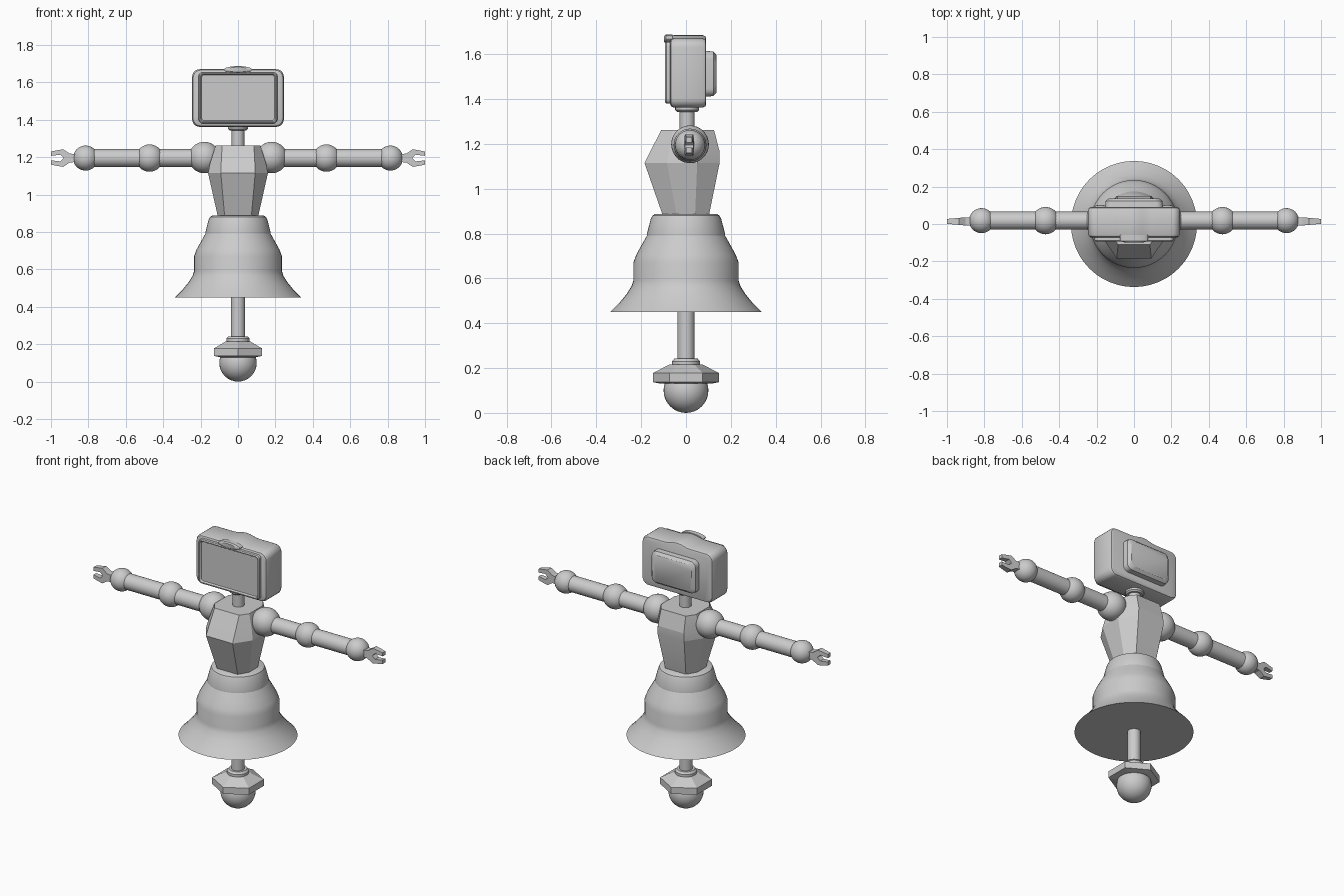
import bpy, bmesh, math
from mathutils import Vector

if "Cube" in bpy.data.objects:
    bpy.data.objects.remove(bpy.data.objects["Cube"])

grey = bpy.data.materials.new("light grey")
grey.diffuse_color = (0.6, 0.6, 0.6, 1)
grey.use_nodes = True
grey.node_tree.nodes["Principled BSDF"].inputs["Base Color"].default_value = grey.diffuse_color


def finish(name, bm, angle=35):
    bmesh.ops.recalc_face_normals(bm, faces=bm.faces)
    me = bpy.data.meshes.new(name)
    bm.to_mesh(me)
    bm.free()
    me.materials.append(grey)
    ob = bpy.data.objects.new(name, me)
    bpy.context.collection.objects.link(ob)
    bpy.ops.object.select_all(action='DESELECT')
    ob.select_set(True)
    bpy.context.view_layer.objects.active = ob
    if angle:
        bpy.ops.object.shade_smooth_by_angle(angle=math.radians(angle))
    return ob


def loft(name, rings, angle=35):
    """Skin equal-length rings of points and cap both ends."""
    bm = bmesh.new()
    loops = [[bm.verts.new(p) for p in r] for r in rings]
    n = len(loops[0])
    for a, b in zip(loops, loops[1:]):
        for i in range(n):
            j = (i + 1) % n
            bm.faces.new((a[i], a[j], b[j], b[i]))
    bm.faces.new(loops[0])
    bm.faces.new(loops[-1])
    return finish(name, bm, angle)


def lathe(name, profile, segs=32, y=0.0, turn=0.0, angle=35):
    """Turn (radius, z) pairs about a vertical axis."""
    dirs = [turn + math.tau * i / segs for i in range(segs)]
    return loft(name, [[(r * math.cos(t), y + r * math.sin(t), z) for t in dirs]
                       for r, z in profile], angle)


def tube_x(name, x0, x1, r, y, z, segs=24):
    dirs = [math.tau * i / segs for i in range(segs)]
    return loft(name, [[(x, y + r * math.cos(t), z + r * math.sin(t)) for t in dirs]
                       for x in (x0, x1)])


def ball(name, loc, r):
    bm = bmesh.new()
    bmesh.ops.create_uvsphere(bm, u_segments=32, v_segments=16, radius=r)
    bmesh.ops.translate(bm, verts=bm.verts, vec=Vector(loc))
    return finish(name, bm, 60)


def rounded_rect(y, hx, z0, z1, r, bump=0.0):
    """Rounded rectangle in the XZ plane with an optional swell at top centre."""
    pts = []
    corners = [(hx - r, z0 + r, -90), (hx - r, z1 - r, 0),
               (-hx + r, z1 - r, 90), (-hx + r, z0 + r, 180)]
    for k, (cx, cz, a0) in enumerate(corners):
        for i in range(6):
            t = math.radians(a0 + 18 * i)
            pts.append((cx + r * math.cos(t), y, cz + r * math.sin(t)))
        if k == 1 and bump:
            for i in range(9):
                x = 0.09 - 0.0225 * i
                pts.append((x, y, z1 + bump * math.cos(x / 0.09 * math.pi / 2) ** 2))
    return pts


# Rolling base: ball, hexagonal housing, collar and leg
ball("base_ball", (0, 0, 0.1), 0.1)
lathe("base_housing", [(0.11, 0.13), (0.147, 0.137), (0.147, 0.178), (0.075, 0.215)],
      6, turn=math.pi / 2, angle=0)
lathe("leg_collar", [(0.062, 0.2), (0.062, 0.23), (0.052, 0.242)])
lathe("leg", [(0.038, 0.22), (0.038, 0.47)])

# Bell skirt and waist band
lathe("skirt", [(0.337, 0.45), (0.3, 0.487), (0.265, 0.53), (0.243, 0.565),
                (0.235, 0.59), (0.235, 0.67), (0.222, 0.705), (0.2, 0.745),
                (0.172, 0.795)], 48)
lathe("waist_band", [(0.174, 0.785), (0.174, 0.8), (0.158, 0.862),
                     (0.15, 0.88), (0.138, 0.887)], 48)

# Faceted torso: z, front y, back y, half width, half width of front panel, corner cut
torso = [(0.87, -0.1, 0.1, 0.105, 0.07, 0.06),
         (1.115, -0.185, 0.15, 0.16, 0.092, 0.1),
         (1.165, -0.16, 0.15, 0.15, 0.09, 0.085),
         (1.262, -0.11, 0.125, 0.12, 0.085, 0.05)]
loft("torso", [[(w, f, z), (h, f + c, z), (h, b - c, z), (w, b, z),
                (-w, b, z), (-h, b - c, z), (-h, f + c, z), (-w, f, z)]
               for z, f, b, h, w, c in torso], angle=12)

# Neck
lathe("neck", [(0.034, 1.25), (0.034, 1.37)], 24, y=0.005)
lathe("neck_collar", [(0.045, 1.342), (0.053, 1.35), (0.053, 1.37)], 24, y=0.005)

# Head casing
loft("head", [rounded_rect(y, 0.245 - d, 1.362 + d, 1.67 - d, 0.04, 0.015)
              for y, d in [(-0.071, 0.014), (-0.066, 0.005), (-0.055, 0),
                           (0.075, 0), (0.086, 0.005), (0.09, 0.014)]])
# Raised frame with recessed screen
loft("screen_frame", [rounded_rect(y, 0.21 - d, 1.38 + d, 1.655 - d, 0.02 - d * 0.5)
                      for y, d in [(-0.06, 0), (-0.088, 0), (-0.094, 0.005),
                                   (-0.094, 0.01), (-0.084, 0.016)]])
# Tapered rear housing
loft("rear_housing", [rounded_rect(y, 0.155 - d, 1.41 + d, 1.615 - d, 0.035)
                      for y, d in [(0.08, 0), (0.122, 0.003), (0.137, 0.02)]])
# Small lens-shaped badge above the screen
lens = [(math.cos(math.tau * i / 24), math.sin(math.tau * i / 24)) for i in range(24)]
loft("brow_badge", [[(s * 0.075 * c, y, 1.668 + s * 0.019 * d) for c, d in lens]
                    for y, s in [(-0.06, 1), (-0.09, 1), (-0.098, 0.7)]])

# Arms and claw hands
AY, AZ = 0.018, 1.195
half = [(0.86, 0.02), (0.9, 0.024), (0.935, 0.047), (0.965, 0.042), (1.0, 0.035),
        (1.0, 0.012), (0.95, 0.018)]
claw = half + [(0.932, 0.0)] + [(x, -z) for x, z in reversed(half)]
for s, side in ((1, "left"), (-1, "right")):
    ball(side + "_shoulder", (s * 0.18, AY, AZ + 0.003), 0.084)
    tube_x(side + "_upper_arm", s * 0.18, s * 0.47, 0.048, AY, AZ)
    ball(side + "_elbow", (s * 0.473, AY, AZ), 0.073)
    tube_x(side + "_forearm", s * 0.47, s * 0.82, 0.048, AY, AZ)
    ball(side + "_wrist", (s * 0.815, AY, AZ), 0.067)
    # claw narrows towards its tips
    loft(side + "_claw",
         [[(s * x, AY - 0.004 + k * (0.022 - 0.09 * max(0, x - 0.9)), AZ + z)
           for x, z in claw] for k in (-1, 1)], angle=20)
